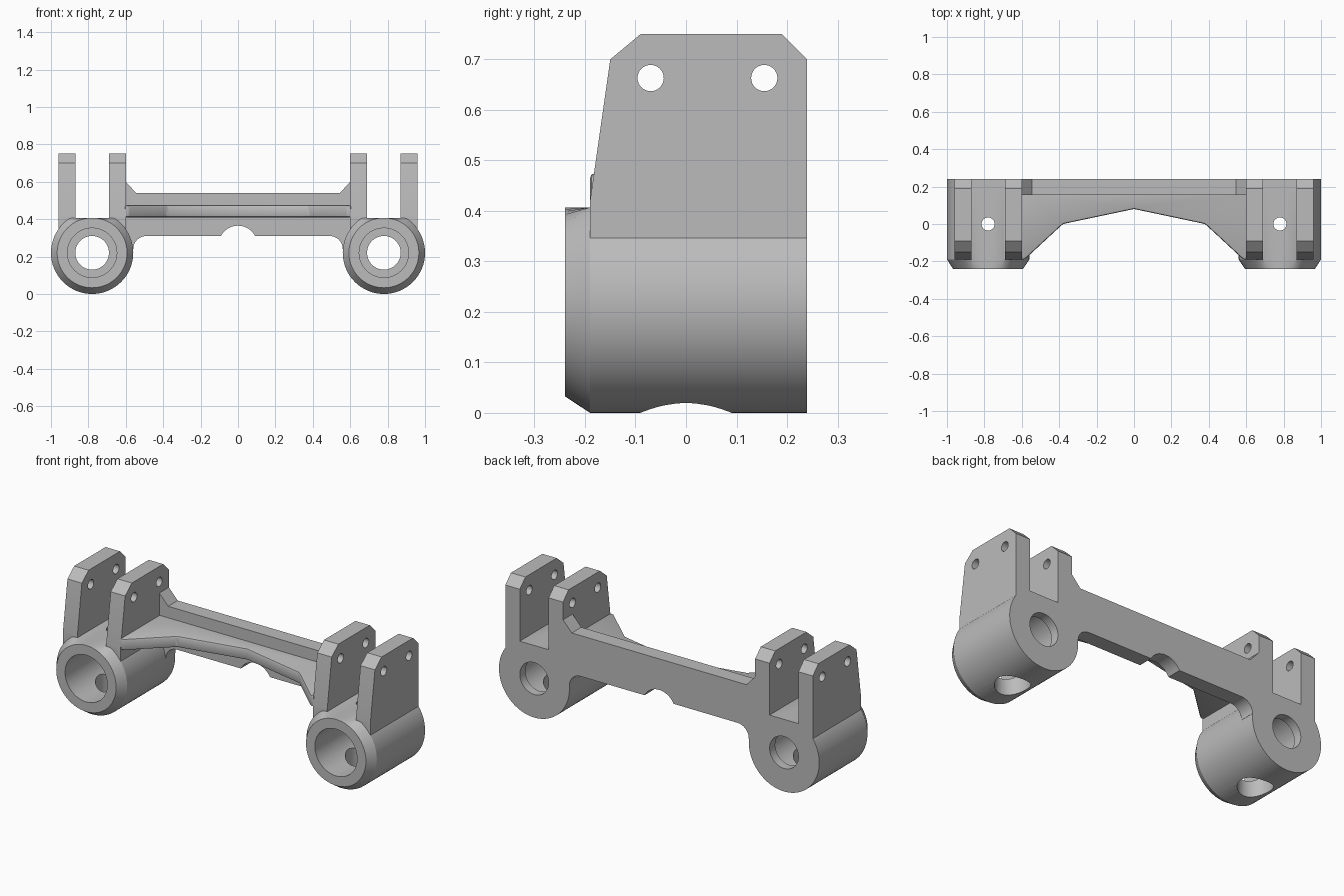
import bpy, bmesh, math
from mathutils import Matrix

cube = bpy.data.objects.get("Cube")
if cube:
    bpy.data.objects.remove(cube, do_unlink=True)

grey = bpy.data.materials.new("plain_grey")
grey.use_nodes = True
grey.diffuse_color = (0.5, 0.5, 0.5, 1)
grey.node_tree.nodes["Principled BSDF"].inputs["Base Color"].default_value = (0.5, 0.5, 0.5, 1)


def finish(name, bm):
    bmesh.ops.recalc_face_normals(bm, faces=bm.faces)
    mesh = bpy.data.meshes.new(name)
    bm.to_mesh(mesh)
    bm.free()
    mesh.materials.append(grey)
    obj = bpy.data.objects.new(name, mesh)
    bpy.context.collection.objects.link(obj)
    return obj


def loft(name, rings):
    """Closed solid through rings of equal point count."""
    bm = bmesh.new()
    loops = [[bm.verts.new(p) for p in ring] for ring in rings]
    n = len(loops[0])
    for a, b in zip(loops, loops[1:]):
        for i in range(n):
            j = (i + 1) % n
            bm.faces.new((a[i], a[j], b[j], b[i]))
    bm.faces.new(loops[0])
    bm.faces.new(loops[-1])
    return finish(name, bm)


def prism(name, points, axis, lo, hi):
    """Extrude a 2D outline along an axis."""
    place = {"x": lambda p, t: (t, p[0], p[1]),
             "y": lambda p, t: (p[0], t, p[1]),
             "z": lambda p, t: (p[0], p[1], t)}[axis]
    return loft(name, [[place(p, t) for p in points] for t in (lo, hi)])


def arc(cx, cy, r, start, end, steps):
    angles = [math.radians(start + (end - start) * i / steps) for i in range(steps + 1)]
    return [(cx + r * math.cos(a), cy + r * math.sin(a)) for a in angles]


def circle(cx, cy, r, n=64):
    return arc(cx, cy, r, 0, 360, n)[:-1]


def mirrored(half):
    """Complete a half outline (x >= 0) with its reflection."""
    return half + [(-x, y) for x, y in reversed(half) if x > 1e-5]


def apply(obj, mod):
    bpy.ops.object.select_all(action="DESELECT")
    bpy.context.view_layer.objects.active = obj
    obj.select_set(True)
    bpy.ops.object.modifier_apply(modifier=mod.name)


def combine(obj, other, operation):
    mod = obj.modifiers.new("boolean", "BOOLEAN")
    mod.operation, mod.object, mod.solver = operation, other, "EXACT"
    apply(obj, mod)
    bpy.data.objects.remove(other, do_unlink=True)


def smooth(obj):
    bpy.ops.object.select_all(action="DESELECT")
    bpy.context.view_layer.objects.active = obj
    obj.select_set(True)
    bpy.ops.object.shade_smooth_by_angle(angle=math.radians(25))


AXIS_Z, BACK, FLOOR = 0.22, 0.24, 0.407


def make_clevis(name, x):
    # chamfered barrel with a flat floor on top
    rings = [[(px, y, min(pz, FLOOR)) for px, pz in circle(0, AXIS_Z, r)]
             for y, r in ((-0.24, 0.187), (-0.19, 0.22), (BACK, 0.22))]
    body = loft(name, rings)
    # pair of upright lugs
    lug = [(-0.19, 0.32), (-0.19, 0.42), (-0.15, 0.70), (-0.09, 0.75),
           (0.19, 0.75), (BACK, 0.70), (BACK, 0.32)]
    for lo in (-0.18, 0.09):
        combine(body, prism("lug", lug, "x", lo, lo + 0.09), "UNION")
    # bore, rear hole, lower port, upper port and lug pin holes
    cutters = [prism("bore", circle(0, AXIS_Z, 0.132), "y", -0.3, 0.19),
               prism("rear_hole", circle(0, AXIS_Z, 0.09), "y", 0.1, 0.3),
               prism("lower_port", circle(0, 0, 0.09, 48), "z", -0.1, 0.2),
               prism("upper_port", circle(0, 0, 0.035, 32), "z", 0.25, 0.5)]
    for y in (-0.07, 0.155):
        cutters.append(prism("pin_hole", circle(y, 0.663, 0.026, 32), "x", -0.3, 0.3))
    for cutter in cutters:
        combine(body, cutter, "DIFFERENCE")
    body.data.transform(Matrix.Translation((x, 0, 0)))
    smooth(body)


make_clevis("left_clevis", 0.78)
make_clevis("right_clevis", -0.78)

# upright web with arched notch, end fillets and top gussets
half = arc(0, 0.262, 0.103, 90, 28, 10)
half += arc(0.49, 0.24, 0.07, 90, 0, 10)
half += [(0.605, 0.24), (0.605, 0.60), (0.60, 0.60), (0.545, 0.54)]
beam = prism("cross_beam", mirrored(half), "y", 0.155, BACK)

# tapered front flange
plan = [(0, 0.08), (0.38, 0.0), (0.585, -0.19), (0.605, -0.19), (0.605, 0.2)]
flange = prism("flange", mirrored(plan), "z", 0.41, 0.475)
bevel = flange.modifiers.new("bevel", "BEVEL")
bevel.width, bevel.segments = 0.01, 2
apply(flange, bevel)
combine(beam, flange, "UNION")
smooth(beam)
